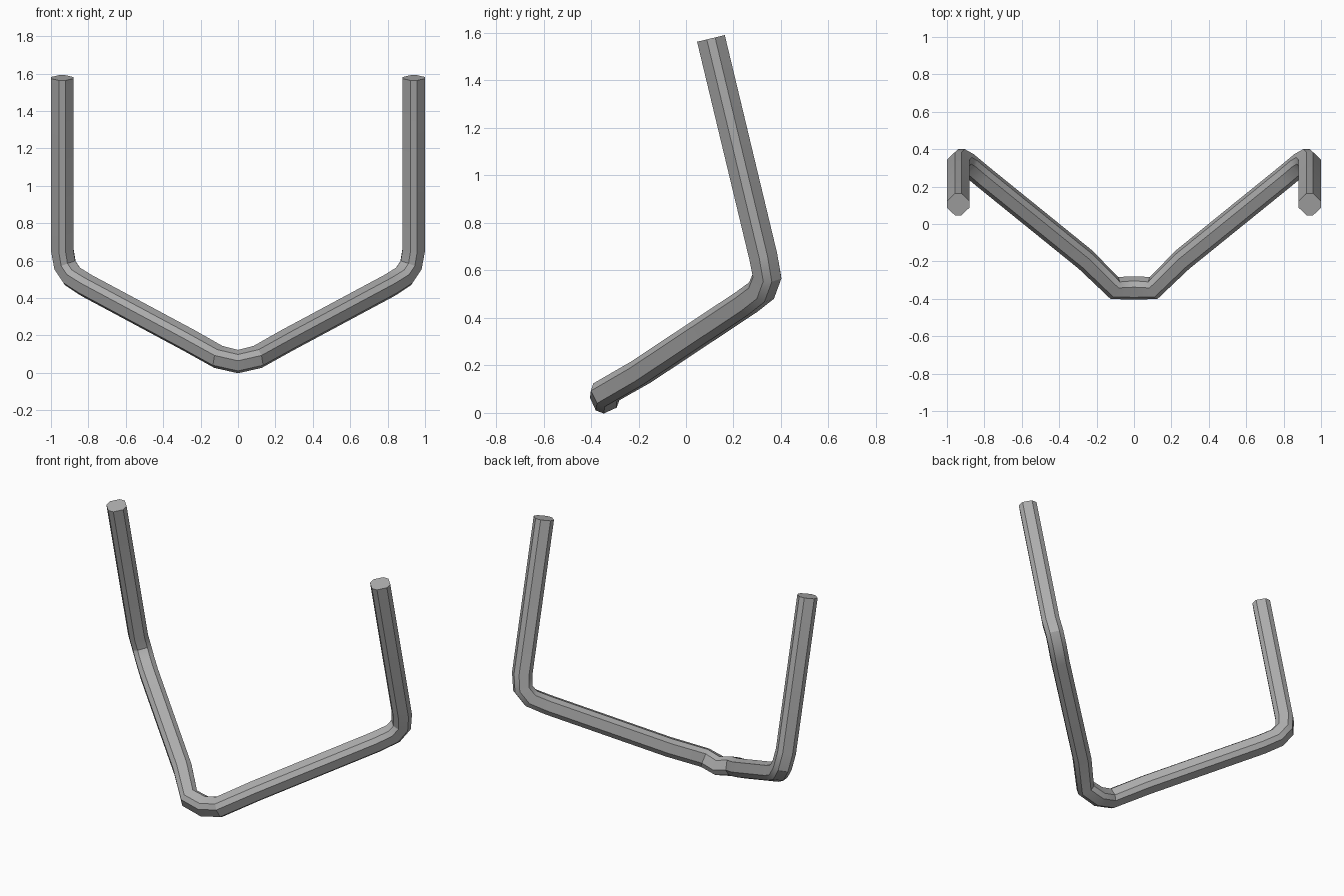
import bpy
import bmesh
from mathutils import Vector

cube = bpy.data.objects.get("Cube")
if cube:
    bpy.data.objects.remove(cube, do_unlink=True)

# Single grey metal
metal = bpy.data.materials.new("grey_metal")
metal.use_nodes = True
grey = (0.42, 0.42, 0.42, 1)
metal.diffuse_color = grey
metal.node_tree.nodes["Principled BSDF"].inputs["Base Color"].default_value = grey

# Centre line of the left half, from the upright's tip to the middle
path = [Vector(p) for p in (
    (0.94, 0.105, 1.577), (0.94, 0.325, 0.66), (0.925, 0.341, 0.575),
    (0.885, 0.318, 0.515), (0.81, 0.255, 0.467), (0.26, -0.19, 0.172),
    (0.105, -0.342, 0.085), (0, -0.342, 0.06))]

# Chamfered square section
R, C = 0.06, 0.018
section = [(R, -C), (R, C), (C, R), (-C, R), (-R, C), (-R, -C), (-C, -R), (C, -R)]


def ring_directions(points):
    """Tangent at each ring, square to the mirror plane at the middle."""
    steps = [(b - a).normalized() for a, b in zip(points, points[1:])]
    inner = [(a + b).normalized() for a, b in zip(steps, steps[1:])]
    return [steps[0]] + inner + [Vector((-1, 0, 0))]


def sweep(name, points):
    """Carry the section along the path without twisting it."""
    bm = bmesh.new()
    rings = []
    side = Vector((1, 0, 0))
    previous = None
    for point, tangent in zip(points, ring_directions(points)):
        if previous:
            side = previous.rotation_difference(tangent) @ side
        previous = tangent
        across = tangent.cross(side)
        rings.append([bm.verts.new(point + side * a + across * b) for a, b in section])
    n = len(section)
    for r0, r1 in zip(rings, rings[1:]):
        for i in range(n):
            j = (i + 1) % n
            bm.faces.new((r0[i], r0[j], r1[j], r1[i]))
    bm.faces.new(rings[0])
    for v in rings[-1]:
        v.co.x = 0
    bmesh.ops.recalc_face_normals(bm, faces=bm.faces[:])
    mesh = bpy.data.meshes.new(name)
    bm.to_mesh(mesh)
    bm.free()
    mesh.materials.append(metal)
    obj = bpy.data.objects.new(name, mesh)
    bpy.context.collection.objects.link(obj)
    return obj


# Bent bar, mirrored across the middle
bar = sweep("bent_bar", path)
mirror = bar.modifiers.new("mirror", 'MIRROR')
mirror.use_clip = True
mirror.merge_threshold = 0.002

bpy.ops.object.select_all(action='DESELECT')
bar.select_set(True)
bpy.context.view_layer.objects.active = bar
bpy.ops.object.shade_smooth_by_angle(angle=0.5)
